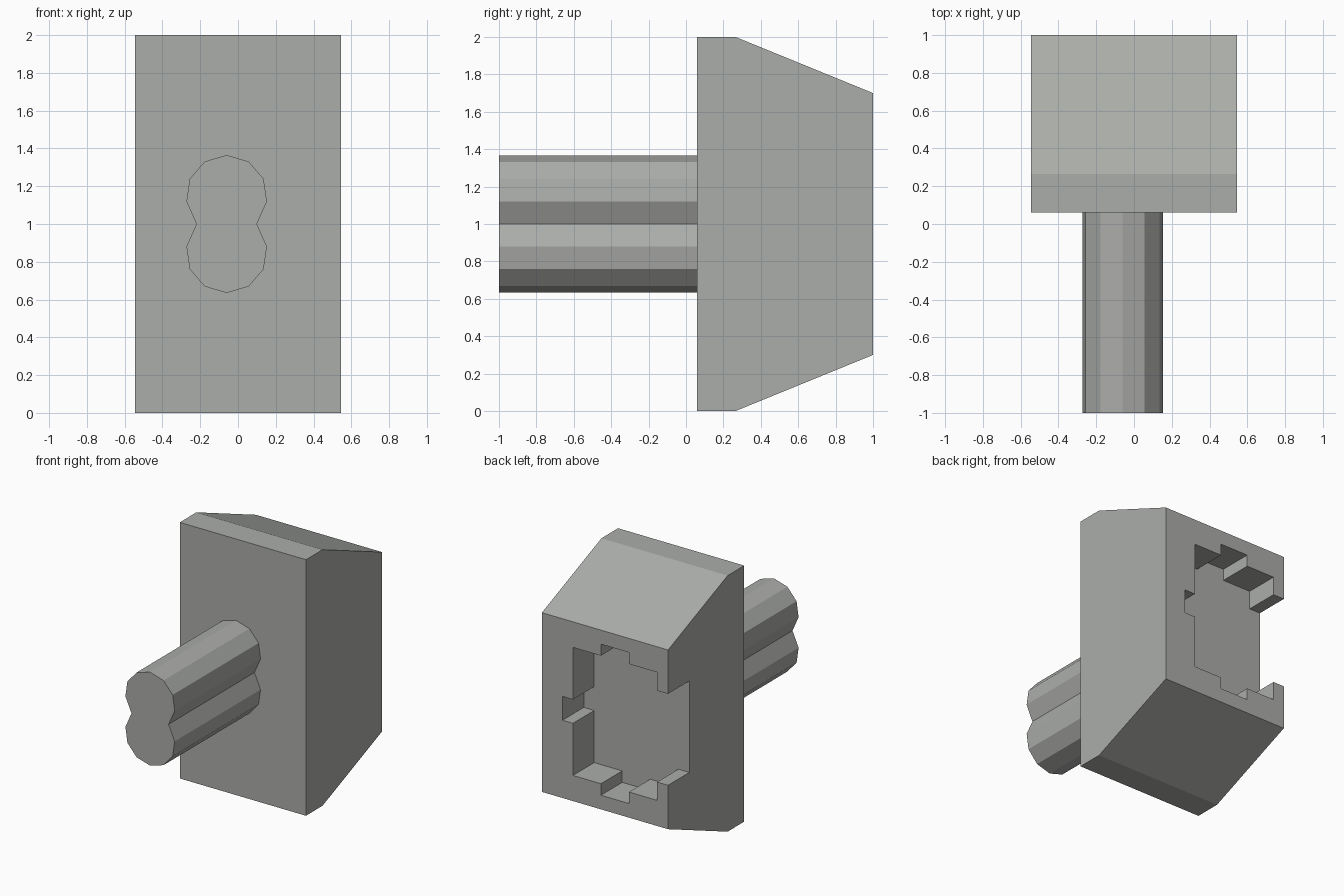
import bpy
import bmesh
import math

cube = bpy.data.objects.get("Cube")
if cube:
    bpy.data.objects.remove(cube, do_unlink=True)

grey = bpy.data.materials.new("light grey")
colour = (0.41, 0.42, 0.40, 1)
grey.diffuse_color = colour
grey.use_nodes = True
grey.node_tree.nodes["Principled BSDF"].inputs["Base Color"].default_value = colour


def prism(name, points, offset):
    """Extrude a closed outline of 3D points along an offset."""
    bm = bmesh.new()
    face = bm.faces.new([bm.verts.new(p) for p in points])
    result = bmesh.ops.extrude_face_region(bm, geom=[face], use_keep_orig=True)
    verts = [g for g in result["geom"] if isinstance(g, bmesh.types.BMVert)]
    bmesh.ops.translate(bm, verts=verts, vec=offset)
    bmesh.ops.recalc_face_normals(bm, faces=bm.faces)
    mesh = bpy.data.meshes.new(name)
    bm.to_mesh(mesh)
    bm.free()
    mesh.materials.append(grey)
    obj = bpy.data.objects.new(name, mesh)
    bpy.context.collection.objects.link(obj)
    return obj


def mirror_z(half):
    """Complete an upper half outline by reflecting it about z = 1."""
    return half + [(x, 2 - z) for x, z in reversed(half) if z != 1]


# Block with tapered top and bottom
W = 0.545
FRONT = 0.06
side = [(FRONT, 0), (0.265, 0), (1, 0.3), (1, 1.7), (0.265, 2), (FRONT, 2)]
block = prism("block", [(-W, y, z) for y, z in side], (2 * W, 0, 0))

# Stepped socket in the back, open through the right wall
upper = [(-0.7, 1.357), (-0.45, 1.357), (-0.45, 1.5), (-0.207, 1.5),
         (-0.207, 1.59), (0.035, 1.59), (0.035, 1.5), (0.277, 1.5),
         (0.277, 1.093), (0.367, 1.093)]
cutter = prism("socket_cutter", [(x, 0.737, z) for x, z in mirror_z(upper)], (0, 0.5, 0))
cutter.hide_render = True
cut = block.modifiers.new("socket", "BOOLEAN")
cut.operation = "DIFFERENCE"
cut.solver = "EXACT"
cut.object = cutter
bpy.context.view_layer.objects.active = block
bpy.ops.object.modifier_apply(modifier=cut.name)
bpy.data.objects.remove(cutter, do_unlink=True)

# Double-lobed pin: two merged eleven-sided cylinders
CX, CZ, R = -0.06, 1.15, 0.215
arc = []
for i in range(-3, 4):
    a = math.radians(90 - i * 360 / 11)
    arc.append((CX + R * math.cos(a), CZ + R * math.sin(a)))
lobes = [(CX - 0.16, 1)] + arc + [(CX + 0.16, 1)]
lower = [(x, 2 - z) for x, z in reversed(arc)]
prism("pin", [(x, -1, z) for x, z in lobes + lower], (0, 1 + FRONT, 0))
